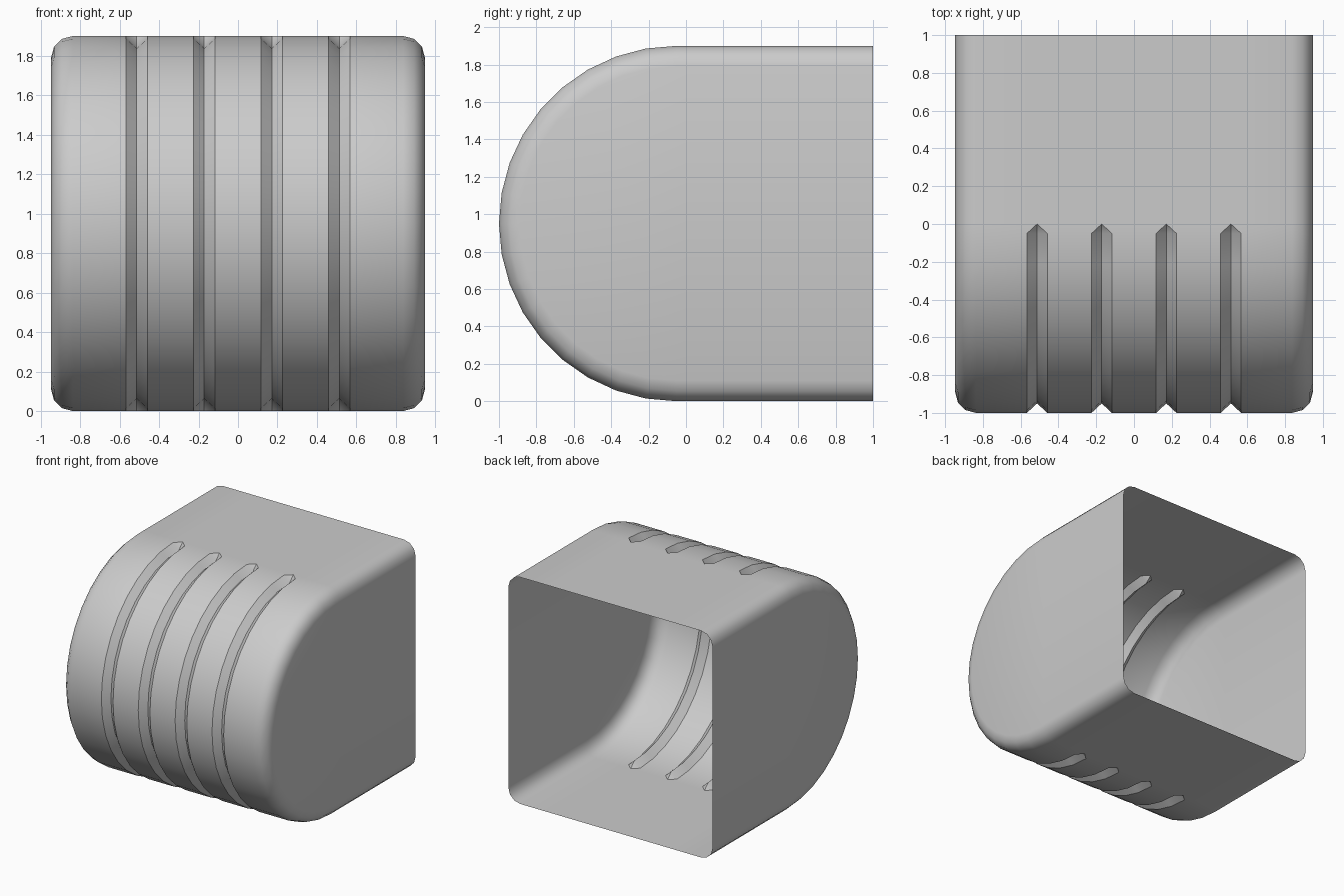
import bpy, bmesh
from math import sin, cos, radians

if "Cube" in bpy.data.objects:
    bpy.data.objects.remove(bpy.data.objects["Cube"])

W, R, CY = 0.947, 0.95, -0.05      # half width, arc radius, arc centre y
FILLET, GW, GD = 0.11, 0.054, 0.05  # edge rounding, groove half width, depth

# Side profile: (base y, base z, inward normal y, z, groove cut here?)
rows = [(1, 0, 0, 1, False), (0, 0, 0, 1, False)]
for i in range(19):
    a = radians(10 * i)
    rows.append((CY - R * sin(a), R - R * cos(a), sin(a), cos(a), True))
rows += [(0, 2 * R, 0, -1, False), (1, 2 * R, 0, -1, False)]

# Cross-section columns: (x, inset, groove centre?)
edge = [(W - FILLET + FILLET * cos(radians(t)), FILLET * (1 - sin(radians(t))), False)
        for t in (0, 30, 60, 90)]
cols = [(-x, d, False) for x, d, _ in edge]
for c in (-0.513, -0.171, 0.171, 0.513):
    cols += [(c - GW, 0, False), (c, 0, True), (c + GW, 0, False)]
cols += edge[::-1]

# Skin of the shell
bm = bmesh.new()
grid = []
for y, z, ny, nz, cut in rows:
    line = []
    for x, d, groove in cols:
        d += GD if groove and cut else 0
        line.append(bm.verts.new((x, y + ny * d, z + nz * d)))
    grid.append(line)
for r in range(len(rows) - 1):
    for c in range(len(cols) - 1):
        q = [grid[r][c], grid[r][c + 1], grid[r + 1][c + 1], grid[r + 1][c]]
        if rows[r][4] != rows[r + 1][4] and (cols[c][2] or cols[c + 1][2]):
            # pointed groove ends: split from the tip to the groove rim
            tip = (0 if cols[c][2] else 1) if rows[r + 1][4] else (3 if cols[c][2] else 2)
            q = q[tip:] + q[:tip]
            bm.faces.new((q[0], q[1], q[2]))
            bm.faces.new((q[0], q[2], q[3]))
        else:
            bm.faces.new(q)

# Flat side walls; the back stays open
bm.faces.new([line[0] for line in grid])
bm.faces.new([line[-1] for line in reversed(grid)])
bmesh.ops.recalc_face_normals(bm, faces=bm.faces)

mesh = bpy.data.meshes.new("grooved_shell")
bm.to_mesh(mesh)
bm.free()
shell = bpy.data.objects.new("grooved_shell", mesh)
bpy.context.collection.objects.link(shell)
bpy.context.view_layer.objects.active = shell
shell.select_set(True)
bpy.ops.object.shade_smooth_by_angle(angle=radians(35))
